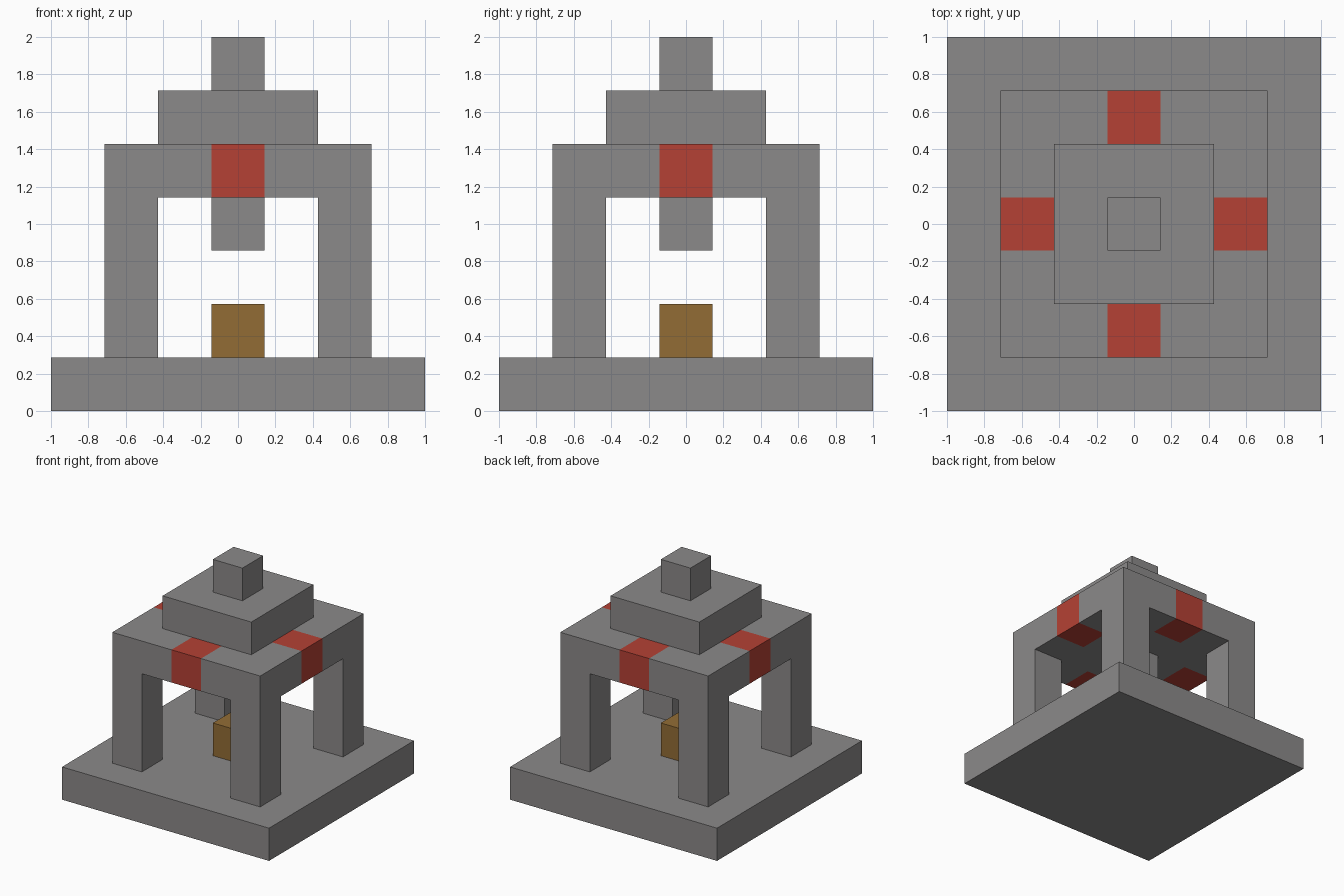
import bpy
import bmesh
from mathutils import Matrix, Vector

old = bpy.data.objects.get("Cube")
if old:
    bpy.data.objects.remove(old, do_unlink=True)

U = 2 / 7  # block size


def material(name, rgb):
    m = bpy.data.materials.new(name)
    m.use_nodes = True
    m.diffuse_color = (*rgb, 1)
    m.node_tree.nodes["Principled BSDF"].inputs["Base Color"].default_value = (*rgb, 1)
    return m


stone = material("grey stone", (0.26, 0.253, 0.253))
red = material("red", (0.46, 0.053, 0.035))
brown = material("brown", (0.29, 0.152, 0.036))


def finish(name, bm, *mats):
    bmesh.ops.scale(bm, vec=(U, U, U), verts=bm.verts)
    bmesh.ops.recalc_face_normals(bm, faces=bm.faces)
    mesh = bpy.data.meshes.new(name)
    bm.to_mesh(mesh)
    bm.free()
    for m in mats:
        mesh.materials.append(m)
    obj = bpy.data.objects.new(name, mesh)
    bpy.context.collection.objects.link(obj)


def slab(name, width, level, mat):
    """Square slab one block high, resting on the given level."""
    bm = bmesh.new()
    place = Matrix.Translation((0, 0, level + 0.5)) @ Matrix.Diagonal((width, width, 1, 1))
    bmesh.ops.create_cube(bm, size=1, matrix=place)
    finish(name, bm, mat)


# Stacked slabs and the block on the floor
slab("base", 7, 0, stone)
slab("altar_block", 1, 1, brown)
slab("upper_roof", 3, 5, stone)
slab("finial", 1, 6, stone)

# Roof slab, its corner pillars and the hanging block, in one shell
bm = bmesh.new()
bmesh.ops.create_grid(bm, x_segments=5, y_segments=5, size=2.5,
                      matrix=Matrix.Translation((0, 0, 4)))
underside = list(bm.faces)
top = bmesh.ops.extrude_face_region(bm, geom=underside, use_keep_orig=True)["geom"]
bmesh.ops.translate(bm, vec=Vector((0, 0, 1)),
                    verts=[v for v in top if isinstance(v, bmesh.types.BMVert)])


def reach(face):
    c = face.calc_center_median()
    return sorted((abs(c.x), abs(c.y)))


def pull_down(test, depth):
    cells = [f for f in bm.faces if f.calc_center_median().z < 4.1 and test(*reach(f))]
    caps = bmesh.ops.extrude_discrete_faces(bm, faces=cells)["faces"]
    for f in caps:
        bmesh.ops.translate(bm, vec=Vector((0, 0, -depth)), verts=f.verts)


pull_down(lambda near, far: far < 0.1, 1)
pull_down(lambda near, far: near > 1.9, 3)

# Red block in the middle of each roof edge
for f in bm.faces:
    near, far = reach(f)
    f.material_index = int(near < 0.1 and far > 1.9)
finish("roof_and_pillars", bm, stone, red)
